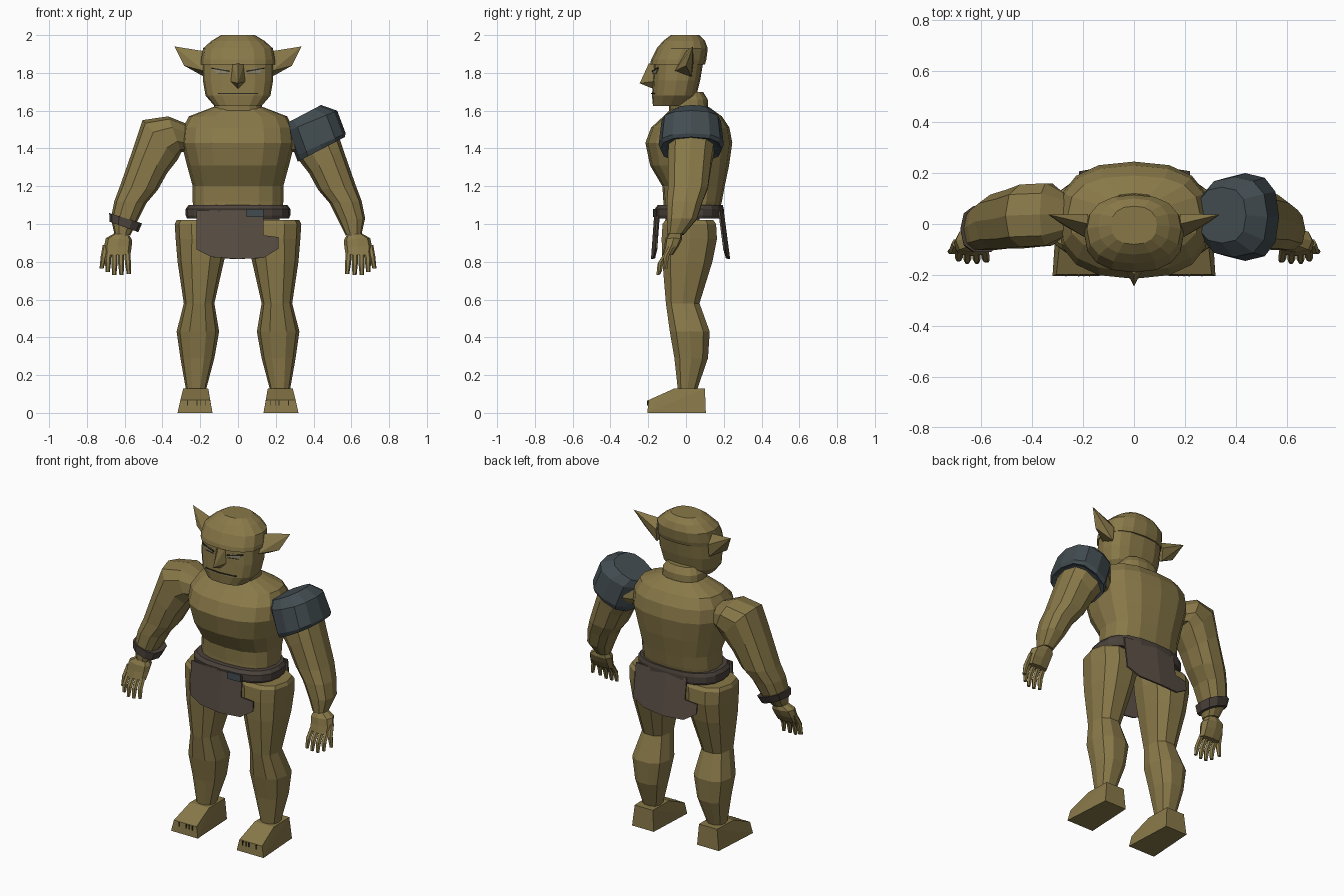
import bpy, bmesh, math


def mat(name, col):
    m = bpy.data.materials.new(name)
    m.diffuse_color = (*col, 1)
    return m


SKIN = mat("olive skin", (0.25, 0.19, 0.066))
CLOTH = mat("brown cloth", (0.10, 0.075, 0.058))
LEATHER = mat("dark leather", (0.07, 0.054, 0.043))
STEEL = mat("blue grey metal", (0.055, 0.073, 0.082))
DARK = mat("dark line", (0.03, 0.025, 0.018))
EYE = mat("pale eye", (0.27, 0.25, 0.17))


def finish(name, bm, m):
    bmesh.ops.recalc_face_normals(bm, faces=bm.faces)
    me = bpy.data.meshes.new(name)
    bm.to_mesh(me)
    bm.free()
    me.materials.append(m)
    ob = bpy.data.objects.new(name, me)
    bpy.context.collection.objects.link(ob)
    return ob


def loft(name, rings, m, n=10, e=0.8, s=1):
    """Skin rounded rings given as (x, z) of one side, (x, z) of the other, y front, y back."""
    bm = bmesh.new()
    loops = []
    for xa, za, xb, zb, y0, y1 in rings:
        loop = []
        for i in range(n):
            a = 2 * math.pi * i / n
            c, d = math.cos(a), math.sin(a)
            c = math.copysign(abs(c) ** e, c)
            d = math.copysign(abs(d) ** e, d)
            loop.append(bm.verts.new((s * ((xa + xb) / 2 + c * (xa - xb) / 2),
                                      (y0 + y1) / 2 + d * (y1 - y0) / 2,
                                      (za + zb) / 2 + c * (za - zb) / 2)))
        loops.append(loop)
    for p, q in zip(loops, loops[1:]):
        for i in range(n):
            j = (i + 1) % n
            bm.faces.new((p[i], p[j], q[j], q[i]))
    bm.faces.new(loops[0])
    bm.faces.new(loops[-1])
    return finish(name, bm, m)


def column(name, rings, m, n=16, e=0.8):
    """Centred level rings given as z, half width, y front, y back."""
    return loft(name, [(r, z, -r, z, y0, y1) for z, r, y0, y1 in rings], m, n, e)


def hull(name, pts, m, s=1):
    bm = bmesh.new()
    for x, y, z in pts:
        bm.verts.new((s * x, y, z))
    bmesh.ops.convex_hull(bm, input=bm.verts)
    bmesh.ops.dissolve_limit(bm, angle_limit=0.02, verts=bm.verts, edges=bm.edges)
    return finish(name, bm, m)


def plate(name, xz, y, slope, m, s=1):
    """Thin front plate whose depth recedes along x."""
    hull(name, [(x, y + slope * x + d, z) for x, z in xz for d in (0, 0.008)], m, s)


# torso and neck
column("torso", [(1.04, .235, -.12, .17), (1.12, .24, -.12, .19), (1.20, .24, -.125, .205),
                 (1.31, .27, -.19, .228), (1.43, .30, -.215, .245), (1.51, .292, -.185, .23),
                 (1.57, .26, -.12, .19), (1.62, .13, -.07, .12)], SKIN)
column("neck", [(1.58, .13, -.09, .12), (1.66, .125, -.09, .115), (1.70, .10, -.09, .09)], SKIN)

# head with overhanging brow
column("head", [(1.625, .125, -.175, .01), (1.68, .172, -.18, .055), (1.76, .186, -.175, .075),
                (1.85, .186, -.17, .09)], SKIN, 16, .75)
column("brow_and_skull", [(1.845, .195, -.19, .10), (1.87, .195, -.185, .108),
                          (1.93, .185, -.155, .115), (1.97, .14, -.12, .10),
                          (2.0, .09, -.08, .07)], SKIN, 16, .85)
hull("nose", [(-.03, -.165, 1.845), (.03, -.165, 1.845), (0, -.197, 1.85), (0, -.245, 1.745),
              (-.042, -.165, 1.755), (.042, -.165, 1.755), (0, -.172, 1.715)], SKIN)

# belt, buckle and hanging cloths
column("belt", [(1.03, .27, -.16, .195), (1.045, .277, -.165, .2), (1.08, .277, -.165, .2),
                (1.10, .262, -.15, .195)], LEATHER, 20)
plate("buckle", [(.045, 1.037), (.135, 1.037), (.135, 1.08), (.045, 1.08)], -.176, .05, STEEL)


def hanging_cloth(name, s, ytop, ybot):
    cols = [(-.22, 1.07, .865), (-.14, 1.07, .825), (0, 1.07, .815), (.135, 1.07, .82)]
    bm = bmesh.new()

    def v(x, z):
        t = (1.07 - z) / .25
        y = ytop + (ybot - ytop) * t - .09 * abs(x)
        return bm.verts.new((s * x, s * -y, z))
    grid = [[v(x, a), v(x, .94), v(x, b)] for x, a, b in cols]
    for p, q in zip(grid, grid[1:]):
        for k in (0, 1):
            bm.faces.new((p[k], p[k + 1], q[k + 1], q[k]))
    # short flap beside the cut corner
    bm.faces.new((grid[-1][1], grid[-1][2], v(.215, .87), v(.215, .93)))
    ob = finish(name, bm, CLOTH)
    md = ob.modifiers.new("thickness", 'SOLIDIFY')
    md.thickness, md.offset = .01, 0


hanging_cloth("front_cloth", 1, .162, .18)
hanging_cloth("back_cloth", -1, .195, .228)

# limbs: rings run outer side to inner side
ARM = [(.27, 1.53, .27, 1.38, -.05, .12), (.37, 1.57, .30, 1.38, -.09, .165),
       (.505, 1.55, .32, 1.34, -.095, .16), (.555, 1.40, .375, 1.27, -.10, .14),
       (.625, 1.20, .425, 1.18, -.10, .12), (.655, 1.12, .485, 1.11, -.105, .09),
       (.673, 1.03, .53, 1.02, -.105, .06), (.655, .95, .57, .94, -.10, -.01)]
PALM = [(.655, .95, .575, .94, -.095, -.02), (.70, .925, .56, .915, -.11, -.02),
        (.71, .88, .563, .88, -.115, -.04), (.705, .835, .57, .835, -.125, -.07)]
LEG = [(.325, 1.02, .04, 1.02, -.115, .15), (.335, 1.0, .04, 1.0, -.13, .165),
       (.33, .92, .05, .92, -.135, .17), (.32, .80, .075, .80, -.13, .145),
       (.287, .58, .125, .58, -.11, .075), (.325, .43, .10, .43, -.09, .13),
       (.305, .29, .125, .29, -.065, .12), (.275, .12, .17, .12, -.045, .06)]
# digits: root x, y, z, tip x, y, z
DIGITS = [(.587, -.10, .85, .578, -.145, .735), (.62, -.10, .85, .617, -.15, .73),
          (.653, -.10, .85, .655, -.15, .73), (.686, -.10, .85, .69, -.14, .745),
          (.70, -.075, .89, .722, -.11, .765)]

for s, side in ((1, "left"), (-1, "right")):
    loft(side + "_arm", ARM, SKIN, 10, .8, s)
    loft(side + "_palm", PALM, SKIN, 8, .7, s)
    for i, (x, y, z, tx, ty, tz) in enumerate(DIGITS):
        r, mx, my, mz = .016, (x + tx) / 2, (y + ty) / 2 - .012, (z + tz) / 2
        loft(f"{side}_finger_{i + 1}",
             [(x + r, z, x - r, z, y - r, y + r), (mx + r, mz, mx - r, mz, my - r, my + r),
              (tx + .011, tz, tx - .011, tz, ty - .008, ty + .012)], SKIN, 6, 1, s)
    loft(side + "_leg", LEG, SKIN, 10, .8, s)
    # foot wedge with toe slits
    hull(side + "_foot", [(.135, -.205, 0), (.32, -.205, 0), (.148, -.198, .068), (.305, -.198, .068),
                          (.15, .105, 0), (.30, .105, 0), (.158, -.06, .13), (.29, -.06, .13),
                          (.16, .10, .13), (.285, .10, .13)], SKIN, s)
    for x in (.172, .195, .215, .265):
        plate(side + "_toe_slit", [(x, .04), (x + .004, .04), (x + .004, .066), (x, .066)],
              -.206, 0, DARK, s)
    # pointed ear
    hull(side + "_ear", [(.337, .037, 1.94), (.18, 0, 1.915), (.18, -.06, 1.81), (.285, 0, 1.838),
                         (.18, .03, 1.78), (.18, .04, 1.86)], SKIN, s)
    # eye, lids and half of the mouth
    plate(side + "_eye", [(.05, 1.797), (.07, 1.822), (.135, 1.822), (.11, 1.797)],
          -.189, .27, EYE, s)
    plate(side + "_upper_lid", [(.045, 1.812), (.14, 1.828), (.14, 1.822), (.045, 1.805)],
          -.191, .27, DARK, s)
    plate(side + "_lower_lid", [(.05, 1.798), (.112, 1.798), (.112, 1.794), (.05, 1.794)],
          -.191, .27, DARK, s)
    plate(side + "_mouth_half", [(0, 1.693), (.105, 1.693), (.105, 1.687), (0, 1.687)],
          -.186, .13, DARK, s)

# one shoulder guard and one wrist band
loft("shoulder_guard", [(.44, 1.63, .25, 1.53, -.075, .145), (.525, 1.60, .257, 1.49, -.13, .185),
                        (.57, 1.48, .305, 1.36, -.145, .20), (.565, 1.46, .316, 1.33, -.135, .19),
                        (.54, 1.46, .33, 1.345, -.11, .165)], STEEL, 12, .8)
loft("wrist_band", [(.682, 1.058, .508, 1.003, -.113, .075), (.68, 1.012, .528, .957, -.113, .05)],
     LEATHER, 10, .8, -1)
